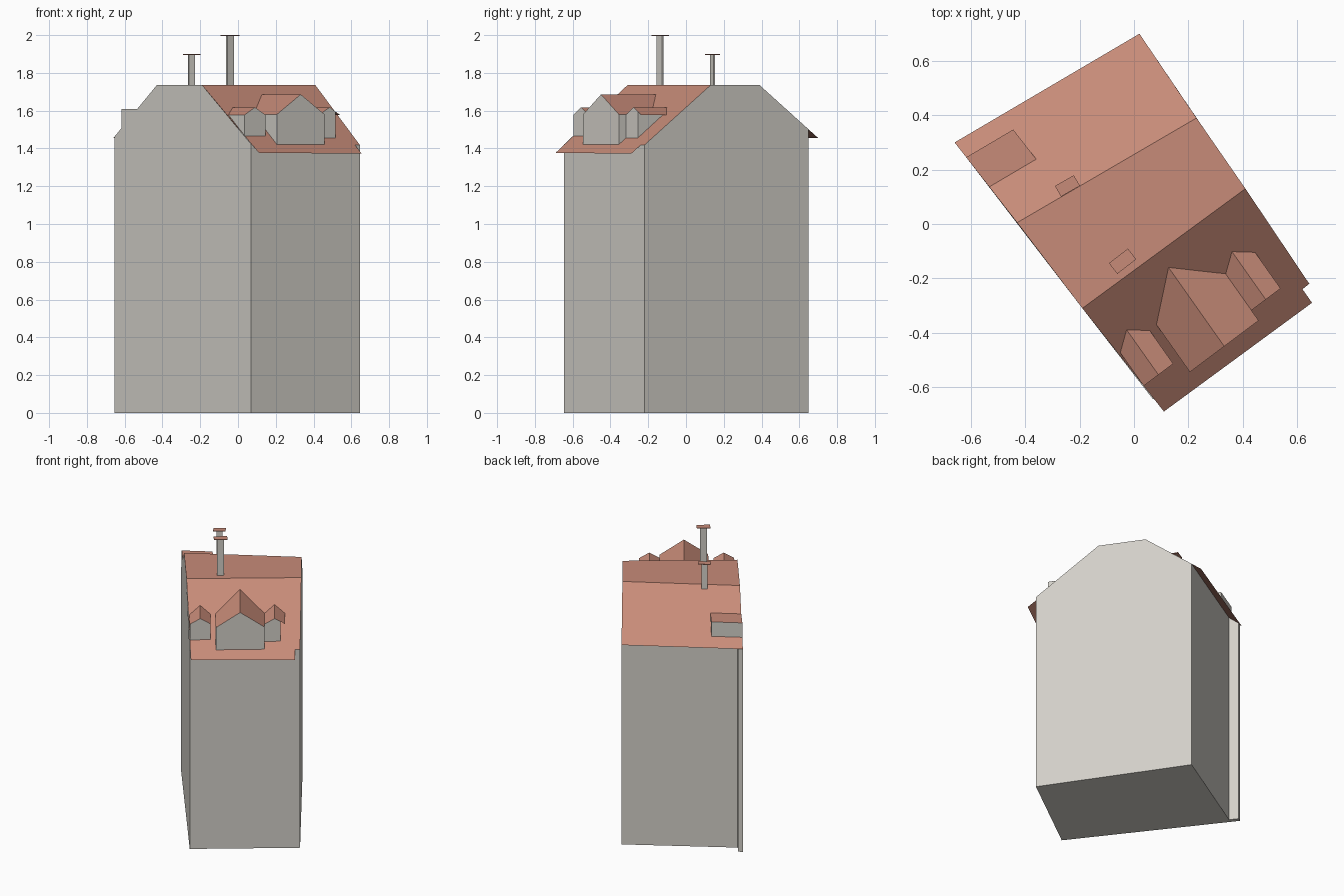
import bpy
import bmesh
from mathutils import Vector

if "Cube" in bpy.data.objects:
    bpy.data.objects.remove(bpy.data.objects["Cube"], do_unlink=True)


def make_material(name, rgb):
    mat = bpy.data.materials.new(name)
    mat.use_nodes = True
    mat.diffuse_color = (*rgb, 1)
    mat.node_tree.nodes["Principled BSDF"].inputs["Base Color"].default_value = (*rgb, 1)
    return mat


GREY = make_material("warm grey plaster", (0.65, 0.63, 0.58))
CLAY = make_material("clay red tile", (0.575, 0.26, 0.19))


def build(name, wall_polys, roof_polys=(), fix_normals=True):
    """Make one object from grey wall polygons and red roof polygons."""
    bm = bmesh.new()
    for index, polys in enumerate((wall_polys, roof_polys)):
        for poly in polys:
            face = bm.faces.new([bm.verts.new(p) for p in poly])
            face.material_index = index
    bmesh.ops.remove_doubles(bm, verts=bm.verts, dist=0.0005)
    if fix_normals:
        bmesh.ops.recalc_face_normals(bm, faces=bm.faces)
    mesh = bpy.data.meshes.new(name)
    bm.to_mesh(mesh)
    bm.free()
    mesh.materials.append(GREY)
    mesh.materials.append(CLAY)
    obj = bpy.data.objects.new(name, mesh)
    bpy.context.collection.objects.link(obj)
    return obj


def at(p, z):
    return Vector((p[0], p[1], z))


# Directions along the street front and up the front roof
ALONG = Vector((0.80, 0.60))
UPSLOPE = Vector((-0.577, 0.817))
RIDGE_Z, EAVE_Z, BACK_EAVE_Z = 1.735, 1.375, 1.455


def run(p):
    return 0.6 * p[0] - 0.8 * p[1]


def front_z(p):
    return RIDGE_Z - (run(p) - 0.138) / 0.483 * (RIDGE_Z - EAVE_Z)


def run_at(z):
    return 0.138 + (RIDGE_Z - z) / (RIDGE_Z - EAVE_Z) * 0.483


# Gable stations, front to back: left and right end of each roof line
front_l, front_r = (0.07, -0.645), (0.645, -0.22)
top_l, top_r = at((-0.19, -0.31), RIDGE_Z), at((0.41, 0.13), RIDGE_Z)
ridge_l, ridge_r = at((-0.43, 0.005), RIDGE_Z), at((0.23, 0.39), RIDGE_Z)
eave_l, eave_r = at((-0.66, 0.30), BACK_EAVE_Z), at((0.02, 0.70), BACK_EAVE_Z)
back_l, back_r = ridge_l.lerp(eave_l, 0.80), ridge_r.lerp(eave_r, 0.83)
wall_l, wall_r = at(front_l, front_z(front_l)), at(front_r, front_z(front_r))


def ground(p):
    return at(p, 0)


# Walls: closed below, capped by the roof sheet
build("house_walls", [
    [ground(wall_l), ground(wall_r), wall_r, wall_l],
    [ground(back_r), ground(back_l), back_l, back_r],
    [ground(back_l), ground(wall_l), wall_l, top_l, ridge_l, back_l],
    [ground(wall_r), ground(back_r), back_r, ridge_r, top_r, wall_r],
    [ground(wall_l), ground(back_l), ground(back_r), ground(wall_r)],
])

# Narrow wall end projecting under the back eave
fin_in = back_l
fin_out = ridge_l.lerp(eave_l, 0.97)
side = Vector((0.026, 0.015, 0))
ring = [fin_in, fin_in + side, fin_out + side, fin_out]
build("gable_wall_end",
      [[ground(a), ground(b), b, a] for a, b in zip(ring, ring[1:] + ring[:1])]
      + [[ground(p) for p in reversed(ring)], ring])

# Roof sheet with the notched front corner
front_edge = [(0.11, -0.69), (0.655, -0.29), (0.62, -0.24), front_r]
build("main_roof", [], [
    [top_l] + [at(p, front_z(p)) for p in front_edge] + [top_r],
    [top_l, top_r, ridge_r, ridge_l],
    [ridge_l, ridge_r, eave_r, eave_l],
], fix_normals=False)


def gabled_dormer(name, apex, half, eave_z, apex_z, trim=0.0):
    """Gabled dormer running back into the front slope; trim sets back its left wall."""
    apex = Vector(apex)

    def front(offset, z):
        return at(apex + ALONG * offset, z)

    def meet(p):
        # follow the ridge direction until the slope is reached
        return at(p.xy + UPSLOPE * (run(p) - run_at(p.z)), p.z)

    left, right, top = front(-half, eave_z), front(half, eave_z), front(0, apex_z)
    wall_right = front(half - trim, eave_z + (apex_z - eave_z) * trim / half)
    base_l, base_r = at(left, front_z(left)), at(wall_right, front_z(wall_right))
    build(name, [
        [base_l, base_r, wall_right, top, left],
        [base_l, left, meet(left)],
        [base_r, meet(wall_right), wall_right],
    ], [
        [left, top, meet(top), meet(left)],
        [top, right, meet(right), meet(top)],
    ], fix_normals=False)


gabled_dormer("large_dormer", (0.332, -0.45), 0.158, 1.58, 1.686)
gabled_dormer("small_dormer_right", (0.09, -0.555), 0.068, 1.578, 1.618)
gabled_dormer("small_dormer_left", (0.485, -0.278), 0.068, 1.578, 1.618, trim=0.03)

# Flat-topped dormer on the back slope, flush with the gable
DORMER_Z = 1.61
low_l, high_l = ridge_l.lerp(eave_l, 0.815), ridge_l.lerp(eave_l, 0.446)
shift = Vector((0.173, 0.102, 0))
f_l, f_r = at(low_l, DORMER_Z), at(low_l + shift, DORMER_Z)
build("back_dormer", [
    [low_l, f_l, f_r, low_l + shift],
    [low_l, high_l, f_l],
    [low_l + shift, f_r, high_l + shift],
], [[f_l, high_l, high_l + shift, f_r]])


def slab(name, centre, direction, width, depth, z0, z1, red=False):
    """Upright box turned to the given plan direction."""
    u = Vector(direction).normalized()
    v = Vector((-u.y, u.x))
    plan = [Vector(centre) + u * (a * width / 2) + v * (b * depth / 2)
            for a, b in ((-1, -1), (1, -1), (1, 1), (-1, 1))]
    polys = [[at(a, z0), at(b, z0), at(b, z1), at(a, z1)]
             for a, b in zip(plan, plan[1:] + plan[:1])]
    polys += [[at(p, z1) for p in plan], [at(p, z0) for p in reversed(plan)]]
    build(name, [] if red else polys, polys if red else [])


# Chimneys: slim stack with a thin wider cap
for label, centre, direction, stack, cap, top in (
    ("rear", (-0.245, 0.14), (0.87, 0.5), (0.038, 0.008), (0.08, 0.045), 1.90),
    ("front", (-0.042, -0.137), (0.79, 0.61), (0.045, 0.011), (0.088, 0.05), 2.0),
):
    slab(label + "_chimney_stack", centre, direction, *stack, 1.70, top - 0.004)
    slab(label + "_chimney_cap", centre, direction, *cap, top - 0.004, top, red=True)
